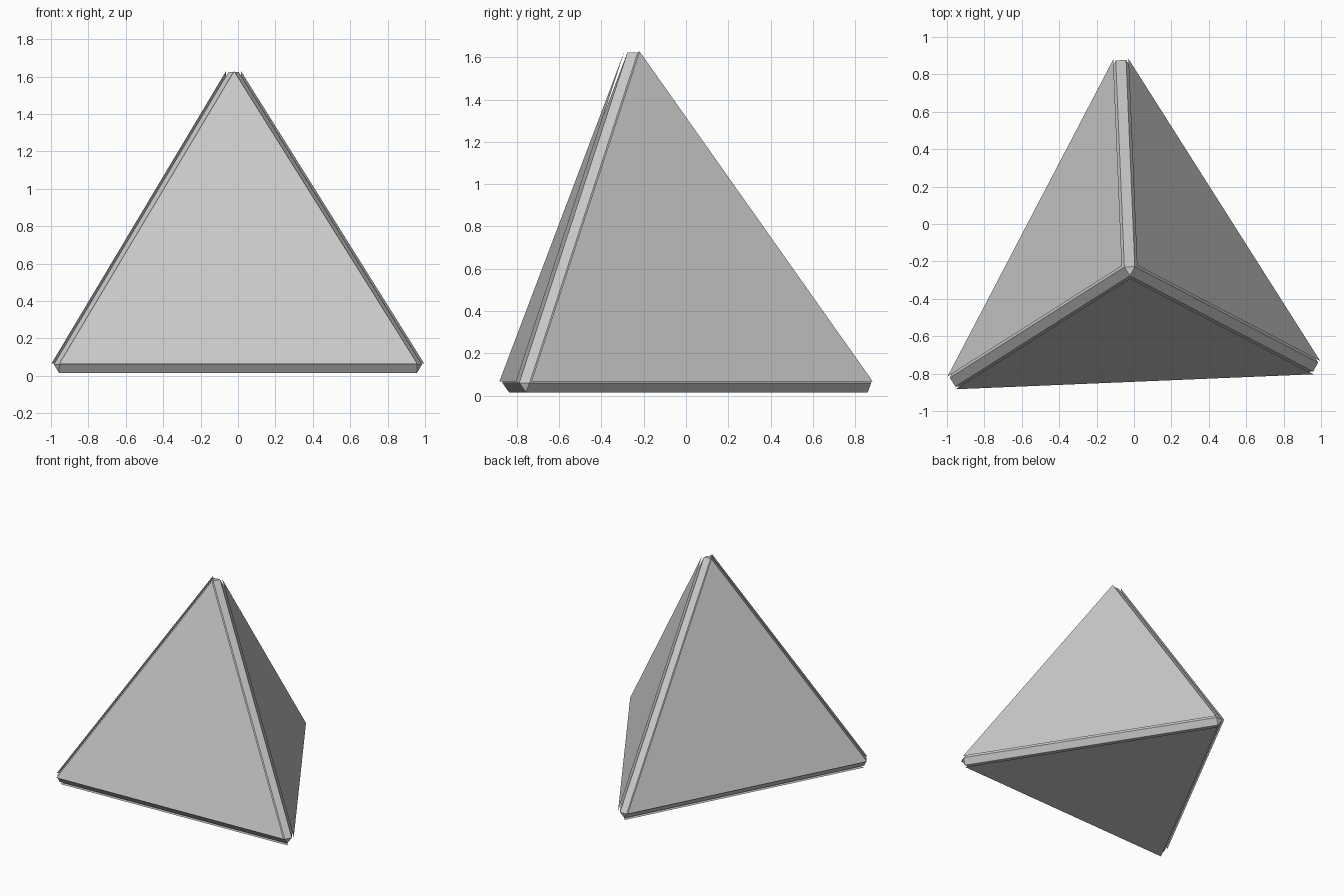
import bpy, bmesh, math
from mathutils import Vector

EDGE = 1.915        # edge of the inner tetrahedron
CORE_GAP = 0.034    # core face offset
PANEL_GAP = 0.049   # panel face offset
TURN = math.radians(2.4)
CENTRE = Vector((-0.023, -0.245, PANEL_GAP))

old = bpy.data.objects.get("Cube")
if old:
    bpy.data.objects.remove(old, do_unlink=True)

grey = bpy.data.materials.new("light_grey")
grey.use_nodes = True
colour = (0.6, 0.6, 0.6, 1)
grey.diffuse_color = colour
grey.node_tree.nodes["Principled BSDF"].inputs["Base Color"].default_value = colour


def add_object(name, bm):
    mesh = bpy.data.meshes.new(name)
    bm.to_mesh(mesh)
    bm.free()
    mesh.materials.append(grey)
    obj = bpy.data.objects.new(name, mesh)
    bpy.context.collection.objects.link(obj)


# Corners of the regular tetrahedron
radius = EDGE / math.sqrt(3)
corners = []
for degrees in (90, 210, 330):
    a = math.radians(degrees) + TURN
    corners.append(CENTRE + Vector((math.cos(a), math.sin(a), 0)) * radius)
corners.append(CENTRE + Vector((0, 0, EDGE * math.sqrt(2 / 3))))
middle = sum(corners, Vector()) / 4


def face_points(skip, offset):
    """Triangle opposite one corner, pushed outward by the offset."""
    out = (middle - corners[skip]).normalized()
    points = [p + out * offset for i, p in enumerate(corners) if i != skip]
    if (points[1] - points[0]).cross(points[2] - points[0]).dot(out) < 0:
        points.reverse()
    return points


# Solid core with flat chamfered edges and corners
bm = bmesh.new()
for skip in range(4):
    for p in face_points(skip, CORE_GAP):
        bm.verts.new(p)
bmesh.ops.convex_hull(bm, input=bm.verts[:])
bmesh.ops.dissolve_limit(bm, angle_limit=0.01, verts=bm.verts[:], edges=bm.edges[:])
bmesh.ops.recalc_face_normals(bm, faces=bm.faces[:])
add_object("chamfered_core", bm)

# Thin triangular panels floating just above each core face
for skip, name in enumerate(("front_panel", "left_panel", "right_panel", "bottom_panel")):
    bm = bmesh.new()
    bm.faces.new([bm.verts.new(p) for p in face_points(skip, PANEL_GAP)])
    add_object(name, bm)
